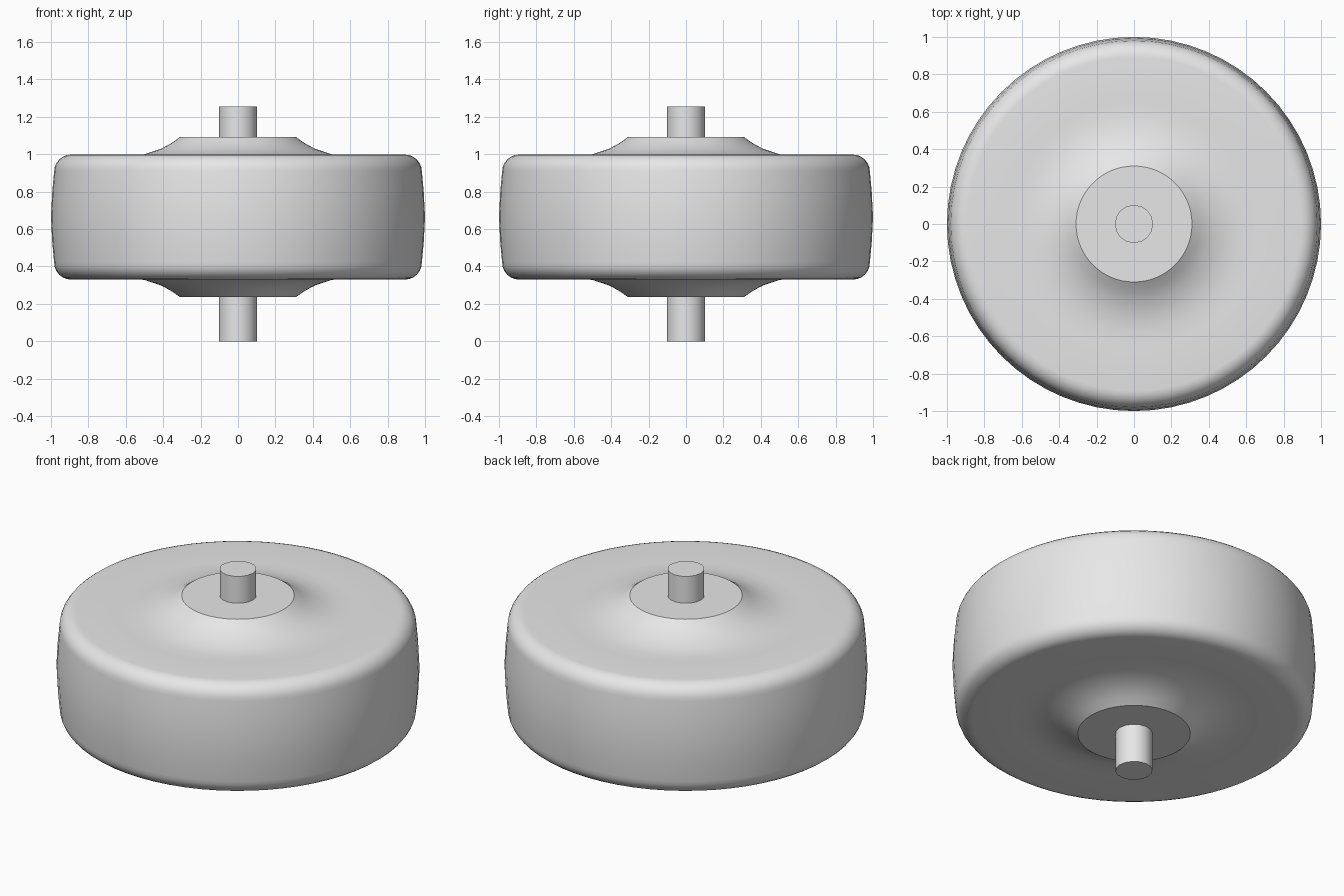
import bpy, bmesh
from math import radians, sin, cos, tau

cube = bpy.data.objects.get("Cube")
if cube:
    bpy.data.objects.remove(cube, do_unlink=True)

grey = bpy.data.materials.new("light_grey")
grey.use_nodes = True
colour = (0.8, 0.8, 0.8, 1)
grey.diffuse_color = colour
grey.node_tree.nodes["Principled BSDF"].inputs["Base Color"].default_value = colour


def lathe(name, profile, sides):
    """Revolve a top-to-bottom (radius, height) profile about z and cap both ends."""
    bm = bmesh.new()
    rings = [[bm.verts.new((r * cos(tau * i / sides), r * sin(tau * i / sides), z))
              for i in range(sides)] for r, z in profile]
    for upper, lower in zip(rings, rings[1:]):
        for i in range(sides):
            j = (i + 1) % sides
            bm.faces.new((upper[i], lower[i], lower[j], upper[j]))
    bm.faces.new(rings[0])
    bm.faces.new(rings[-1][::-1])
    bmesh.ops.recalc_face_normals(bm, faces=bm.faces[:])
    mesh = bpy.data.meshes.new(name)
    bm.to_mesh(mesh)
    bm.free()
    mesh.materials.append(grey)
    obj = bpy.data.objects.new(name, mesh)
    bpy.context.collection.objects.link(obj)
    bpy.ops.object.select_all(action="DESELECT")
    obj.select_set(True)
    bpy.context.view_layer.objects.active = obj
    bpy.ops.object.shade_smooth_by_angle(angle=radians(25))
    return obj


# Wheel: flared hub, shallow dished face, rounded shoulder, slightly crowned tread
middle = 0.664
flare = [(0.31, 1.092), (0.355, 1.06), (0.41, 1.03), (0.5, 1.0),
         (0.58, 0.992), (0.66, 0.99)]
shoulder = [(0.893 + 0.09 * sin(radians(a)), 0.908 + 0.09 * cos(radians(a)))
            for a in range(0, 91, 15)]
half = flare + shoulder + [(0.993, 0.8)]
mirrored = [(r, 2 * middle - z) for r, z in reversed(half)]
lathe("wheel", half + [(1.0, middle)] + mirrored, 64)

# Axle through the hub
lathe("axle", [(0.102, 1.255), (0.102, 0.0)], 16)
